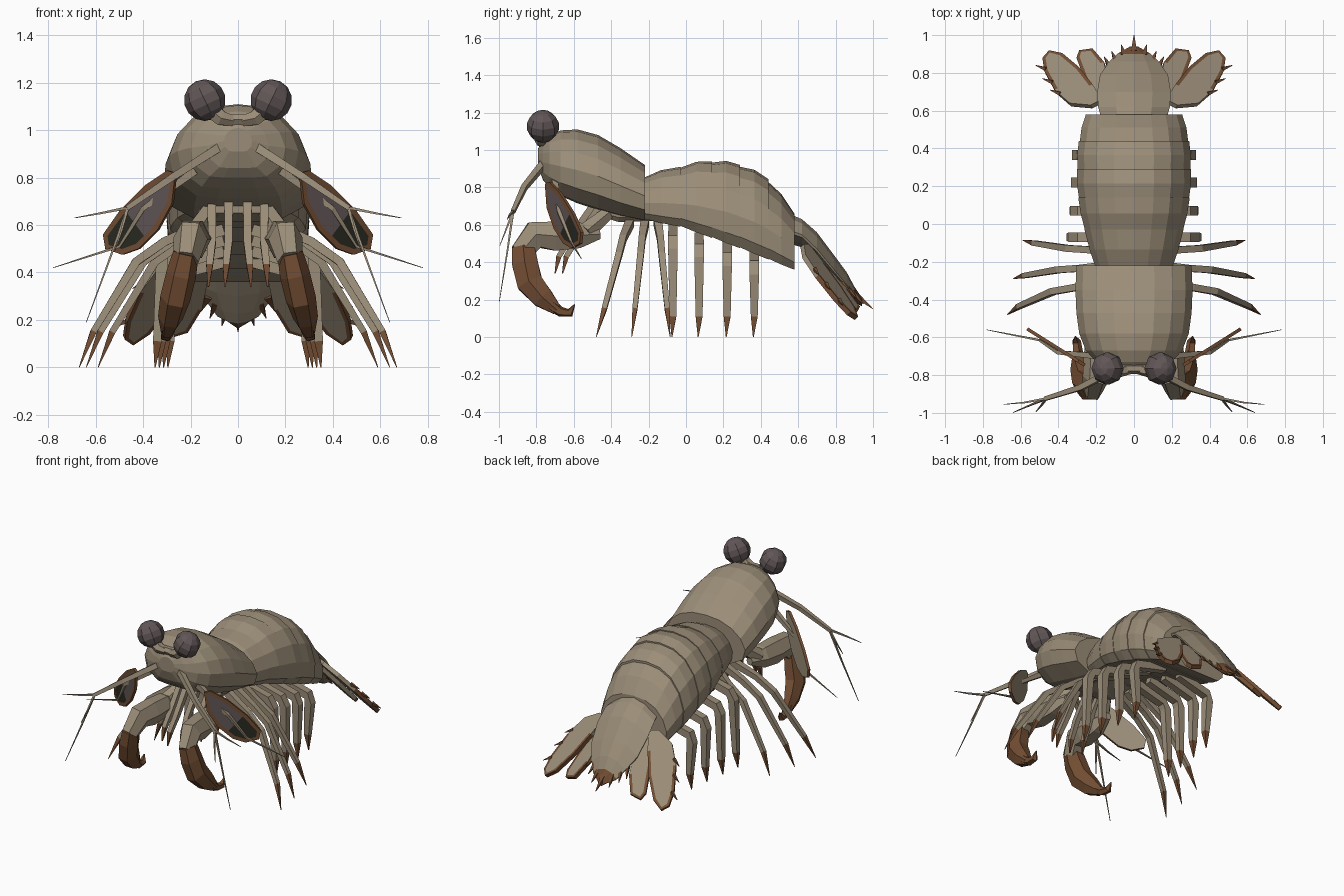
import bpy, bmesh, math
from mathutils import Vector, Matrix

cube = bpy.data.objects.get("Cube")
if cube:
    bpy.data.objects.remove(cube, do_unlink=True)


def make_material(name, rgb):
    m = bpy.data.materials.new(name)
    m.use_nodes = True
    m.diffuse_color = (*rgb, 1)
    m.node_tree.nodes["Principled BSDF"].inputs["Base Color"].default_value = (*rgb, 1)
    return m


MATS = [make_material("tan_shell", (0.33, 0.27, 0.19)),
        make_material("rust_brown", (0.17, 0.075, 0.033)),
        make_material("eye_mauve", (0.12, 0.093, 0.095)),
        make_material("dark_olive", (0.022, 0.023, 0.015))]
TAN, BROWN, MAUVE, DARK = range(4)


def finish(name, bm, mirror=False):
    """Turn a bmesh into a flat shaded object, mirrored across x if paired."""
    bmesh.ops.recalc_face_normals(bm, faces=bm.faces[:])
    mesh = bpy.data.meshes.new(name)
    bm.to_mesh(mesh)
    bm.free()
    for m in MATS:
        mesh.materials.append(m)
    ob = bpy.data.objects.new(name, mesh)
    bpy.context.collection.objects.link(ob)
    if mirror:
        mod = ob.modifiers.new("mirror", 'MIRROR')
        mod.use_mirror_merge = False
    return ob


def skin(bm, rings, mats):
    """Bridge successive rings of points and cap both ends."""
    rows = [[bm.verts.new(p) for p in ring] for ring in rings]
    n = len(rows[0])
    for k, (a, b) in enumerate(zip(rows, rows[1:])):
        for i in range(n):
            j = (i + 1) % n
            bm.faces.new((a[i], a[j], b[j], b[i])).material_index = mats[k]
    bm.faces.new(rows[0][::-1]).material_index = mats[0]
    bm.faces.new(rows[-1]).material_index = mats[-1]


# Half shell sections: fraction of half width, fraction of height
DOME = [(0, 1), (.35, .97), (.65, .86), (.88, .65), (1, .38), (.97, .13), (.82, 0)]
ROUND = [(0, 1), (.35, .97), (.65, .86), (.88, .68), (1, .45), (.93, .2), (.6, .02), (.3, 0)]
RIDGE = [(0, 1), (.5, .85), (1, .45), (.97, .35), (.5, .1), (0, 0)]


def shell(name, stations, section=DOME, mats=None):
    """Loft a section through stations of (y, half width, top, bottom)."""
    full = section + [(-x, t) for x, t in section[::-1] if x > 0]
    rings = [[(x * w, y, bot + t * (top - bot)) for x, t in full]
             for y, w, top, bot in stations]
    bm = bmesh.new()
    skin(bm, rings, mats or [TAN] * (len(stations) - 1))
    return finish(name, bm)


def tube(name, pts, radii, mats=TAN, sides=4, flat=1.0, mirror=True):
    """Tapered limb along a path; flat scales it across its bending plane."""
    pts = [Vector(p) for p in pts]
    span = pts[-1] - pts[0]
    axis = min(range(3), key=lambda i: abs(span[i]))
    ref = Vector([float(i == axis) for i in range(3)])
    rings = []
    for i, (p, r) in enumerate(zip(pts, radii)):
        t = (pts[min(i + 1, len(pts) - 1)] - pts[max(i - 1, 0)]).normalized()
        u = t.cross(ref).normalized()
        v = t.cross(u)
        angles = [math.tau * (k + .5) / sides for k in range(sides)]
        rings.append([p + u * r * math.cos(a) + v * r * flat * math.sin(a) for a in angles])
    if isinstance(mats, int):
        mats = [mats] * (len(pts) - 1)
    bm = bmesh.new()
    skin(bm, rings, mats)
    return finish(name, bm, mirror)


def plate(pts, depth):
    """Solid plate from an outline; returns the bmesh and its front and back faces."""
    bm = bmesh.new()
    a = [bm.verts.new(p) for p in pts]
    b = [bm.verts.new(Vector(p) + depth) for p in pts]
    front, back = bm.faces.new(a), bm.faces.new(b[::-1])
    for i in range(len(a)):
        j = (i + 1) % len(a)
        bm.faces.new((a[j], a[i], b[i], b[j]))
    bmesh.ops.recalc_face_normals(bm, faces=bm.faces[:])
    return bm, front, back


# Carapace and the small thorax under it
shell("carapace", [(-.22, .305, .92, .62), (-.35, .31, 1.01, .645), (-.47, .305, 1.08, .68),
                   (-.58, .29, 1.11, .715), (-.67, .255, 1.105, .755), (-.73, .2, 1.08, .8),
                   (-.765, .13, 1.05, .84), (-.79, .06, 1.01, .91)], ROUND)
shell("thorax", [(-.18, .18, .8, .62), (-.36, .17, .8, .615), (-.47, .12, .8, .65)])

# Abdomen rings, each tucked slightly into the one before
EDGES = [(-.24, .2, .85, .63), (-.03, .262, .91, .59), (.14, .295, .94, .53),
         (.29, .302, .92, .475), (.44, .292, .845, .415), (.58, .255, .66, .36)]
for i, (a, b) in enumerate(zip(EDGES, EDGES[1:])):
    front = (a[0] - .008, a[1] * .985, a[2] - .008, a[3] + .008)
    mid = ((a[0] + b[0]) / 2, (a[1] + b[1]) / 2 + .004,
           (a[2] + b[2]) / 2 + .012, (a[3] + b[3]) / 2)
    shell(f"abdomen_ring_{i + 1}", [front, mid, b])

# Ridged tail plate with brown end and spines
shell("tail_plate", [(.55, .17, .66, .5), (.62, .19, .63, .48), (.7, .195, .56, .4),
                     (.79, .18, .44, .3), (.86, .13, .345, .225), (.9, .09, .27, .185),
                     (.94, .02, .21, .165)], RIDGE, [TAN] * 5 + [BROWN])
tube("tail_spine_middle", [(0, .91, .225), (0, 1, .15)], [.022, .002], BROWN, mirror=False)
for i, (x, y) in enumerate([(.06, .905), (.105, .87), (.14, .84)]):
    z = .235 + (.9 - y) * .9
    tube(f"tail_spine_{i + 1}", [(x * .9, y - .015, z + .01), (x * 1.13, y + .045, z - .055)],
         [.02, .002], BROWN)


# Tail fans: sloping plates with a brown rim toward the tip
def fan_height(x, y):
    return .5 - (y - .62) - .45 * (x - .25)


def tail_fan(name, outline, drop, limit):
    pts = [(x, y, fan_height(x, y) - drop) for x, y in outline]
    bm, front, back = plate(pts, Vector((-.008, -.018, -.018)))
    bmesh.ops.inset_individual(bm, faces=[front, back], thickness=.018)
    for f in bm.faces:
        if f not in (front, back) and f.calc_center_median().y > limit:
            f.material_index = BROWN
    finish(name, bm, True)


tail_fan("outer_tail_fan", [(.17, .66), (.23, .63), (.34, .64), (.42, .71), (.475, .81),
                            (.485, .88), (.45, .92), (.38, .905), (.29, .83), (.22, .74)], 0, .73)
tail_fan("inner_tail_fan", [(.12, .68), (.19, .66), (.26, .76), (.305, .88), (.29, .92),
                            (.22, .93), (.16, .86)], .04, .82)
for i, (x, y) in enumerate([(.4, .69), (.44, .75), (.475, .82)]):
    z = fan_height(x, y)
    tube(f"tail_fan_spine_{i + 1}", [(x - .01, y, z), (x + .045, y + .02, z - .03)],
         [.014, .002], BROWN)

# Eyes on short stalks
bm = bmesh.new()
bmesh.ops.create_uvsphere(bm, u_segments=8, v_segments=7, radius=.088)
bmesh.ops.rotate(bm, verts=bm.verts[:], matrix=Matrix.Rotation(.45, 3, 'Y'))
bmesh.ops.translate(bm, verts=bm.verts[:], vec=(.14, -.765, 1.127))
for f in bm.faces:
    f.material_index = MAUVE
finish("eye", bm, True)
tube("eye_stalk", [(.02, -.77, 1.04), (.07, -.775, 1.05), (.13, -.765, 1.1)],
     [.025, .036, .042], TAN, 6)
tube("brow_plate", [(-.05, -.765, 1.045), (.05, -.765, 1.045)], [.028, .028], TAN, 6,
     mirror=False)

# Front feelers with three whips
tube("feeler_stalk", [(.06, -.75, .94), (.28, -.865, .8), (.47, -.925, .67)], [.026, .021, .015])
WHIPS = [[(.58, -.945, .65), (.69, -.955, .63)], [(.49, -.96, .58), (.52, -.995, .49)],
         [(.54, -.955, .46), (.64, -.998, .19)]]
for i, w in enumerate(WHIPS):
    tube(f"feeler_whip_{i + 1}", [(.465, -.924, .673)] + w, [.009, .006, .002])

# Side feelers
tube("side_feeler", [(.18, -.7, .83), (.4, -.68, .67), (.5, -.615, .51), (.78, -.56, .42)],
     [.024, .014, .008, .002])

# Paddles beside the head: brown rim, mauve centre, dark end
OUT = [(.265, .82), (.3, .83), (.39, .77), (.5, .66), (.57, .56), (.56, .5),
       (.49, .475), (.42, .5), (.34, .58), (.28, .69)]
bm, front, back = plate([(x, -.755 + (x - .265) * .63, z) for x, z in OUT],
                        Vector((-.009, .015, 0)))
for f in bm.faces:
    f.material_index = TAN if f == back else BROWN
bmesh.ops.inset_individual(bm, faces=[front], thickness=.024)
front.material_index = MAUVE
along, middle = Vector((.32, .2, -.33)), Vector((.43, -.65, .6))
cut = bmesh.ops.bisect_plane(bm, geom=[front] + front.edges[:] + front.verts[:],
                             plane_co=middle, plane_no=along)
for f in cut["geom"]:
    if isinstance(f, bmesh.types.BMFace) and (f.calc_center_median() - middle).dot(along) > 0:
        f.material_index = DARK
finish("head_paddle", bm, True)

# Folding claws
tube("claw_shoulder", [(.12, -.42, .66), (.18, -.54, .56)], [.04, .055], TAN, 6)
tube("claw_arm", [(.17, -.46, .55), (.18, -.57, .545), (.19, -.7, .54), (.2, -.81, .545),
                  (.22, -.885, .45)], [.03, .08, .09, .085, .064], TAN, 6, .85)
tube("claw_blade", [(.22, -.87, .48), (.24, -.86, .39), (.265, -.835, .29), (.285, -.765, .21),
                    (.3, -.69, .145)], [.068, .08, .08, .066, .032], BROWN, 6, .8)
tube("claw_hook", [(.295, -.72, .17), (.3, -.67, .135), (.305, -.62, .13), (.31, -.595, .175)],
     [.034, .028, .024, .003], BROWN, 5)

# Small mouth limbs
for i, (x, y) in enumerate([(.04, -.5), (.11, -.46)]):
    tube(f"mouth_limb_{i + 1}", [(x, y, .7), (x, y - .12, .53), (x + .01, y - .18, .43),
                                 (x + .015, y - .2, .34)],
         [.026, .024, .02, .004], [TAN, TAN, BROWN])

# Walking legs
for i, (root, tip, x) in enumerate([(-.3, -.48, .67), (-.22, -.29, .64), (-.15, -.085, .59)]):
    def at(t):
        return root + (tip - root) * t
    knee = x - .24
    tube(f"walking_leg_{i + 1}", [(.13, root, .61), (knee - .12, at(.2), .53),
                                  (knee, at(.32), .445), (x - .06, at(.76), .15), (x, tip, 0)],
         [.032, .026, .025, .019, .002], [TAN, TAN, TAN, BROWN])

# Swimming legs under the abdomen, with a square elbow
for i, y in enumerate([-.07, .07, .22, .365]):
    x = .35 - i * .018
    top = .58 - i * .045
    tube(f"swimming_leg_{i + 1}", [(.06, y, top), (.29, y, top - .06), (.32 - i * .006, y, top - .11),
                                   (x - .01, y, .11), (x, y - .005, 0)],
         [.034, .036, .036, .026, .003], [TAN, TAN, TAN, BROWN])
